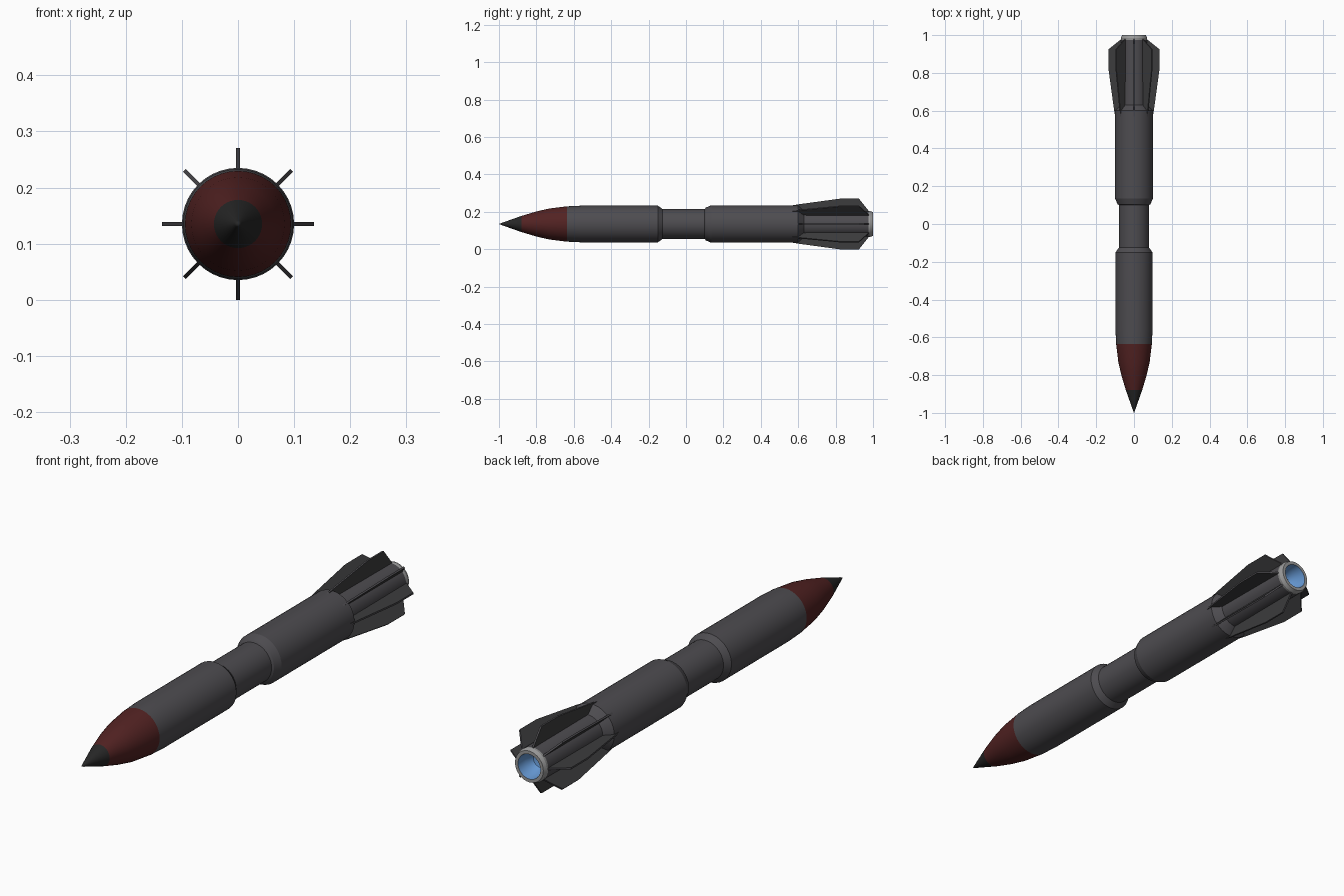
import bpy, bmesh, math

if "Cube" in bpy.data.objects:
    bpy.data.objects.remove(bpy.data.objects["Cube"])

CZ = 0.135   # height of the long axis
SEG = 40


def mat(name, r, g, b):
    m = bpy.data.materials.new(name)
    m.diffuse_color = (r, g, b, 1)
    m.use_nodes = True
    m.node_tree.nodes["Principled BSDF"].inputs["Base Color"].default_value = m.diffuse_color
    return m


grey = mat("body grey", 0.075, 0.072, 0.08)
red = mat("dark red", 0.085, 0.016, 0.016)
black = mat("tip black", 0.02, 0.02, 0.02)
dark = mat("fin charcoal", 0.045, 0.045, 0.047)
light = mat("nozzle grey", 0.32, 0.32, 0.32)
blue = mat("nozzle blue", 0.13, 0.31, 0.64)


def finish(name, bm, *mats):
    me = bpy.data.meshes.new(name)
    bm.to_mesh(me)
    bm.free()
    ob = bpy.data.objects.new(name, me)
    bpy.context.collection.objects.link(ob)
    for m in mats:
        me.materials.append(m)
    return ob


def lathe(name, profile, m):
    """Spin (y, radius) points round the long axis."""
    bm = bmesh.new()
    rings = []
    for y, r in profile:
        if r == 0:
            rings.append([bm.verts.new((0, y, CZ))] * SEG)
        else:
            rings.append([bm.verts.new((r * math.cos(2 * math.pi * i / SEG), y,
                                        CZ + r * math.sin(2 * math.pi * i / SEG)))
                          for i in range(SEG)])
    for a, b in zip(rings, rings[1:]):
        for i in range(SEG):
            j = (i + 1) % SEG
            vs = list(dict.fromkeys((a[i], a[j], b[j], b[i])))
            bm.faces.new(vs)
    bm.normal_update()
    ob = finish(name, bm, m)
    # profiles run front to back on the outside: normals must point outward
    ob.data.flip_normals()
    bpy.context.view_layer.objects.active = ob
    ob.select_set(True)
    bpy.ops.object.shade_smooth_by_angle(angle=math.radians(20))
    ob.select_set(False)
    return ob


# nose
lathe("nose_tip", [(-1, 0), (-0.985, 0.006), (-0.88, 0.043)], black)
lathe("warhead", [(-0.88, 0.043), (-0.80, 0.067), (-0.73, 0.083), (-0.635, 0.0945)], red)

# body with narrow waist
lathe("front_body", [(-0.635, 0.0945), (-0.56, 0.098), (-0.15, 0.098), (-0.125, 0.08)], grey)
lathe("waist", [(-0.125, 0.08), (0.10, 0.08)], grey)
lathe("rear_body", [(0.10, 0.08), (0.105, 0.087), (0.135, 0.1), (0.60, 0.1), (0.63, 0.07)], grey)
lathe("tail_tube", [(0.63, 0.07), (0.975, 0.068)], grey)

# nozzle ring and its bore
lathe("nozzle_ring", [(0.975, 0.068), (0.985, 0.069), (1.0, 0.063), (1.0, 0.05)], light)
lathe("nozzle_bore", [(1.0, 0.05), (0.96, 0.045), (0.93, 0.03), (0.92, 0)], blue)

# eight fins, charcoal sides with grey edges
OUTLINE = [(0.54, 0.095), (0.60, 0.105), (0.82, 0.135), (0.925, 0.135),
           (0.98, 0.066), (0.98, 0.06), (0.60, 0.06)]
T = 0.0035
for k in range(8):
    a = k * math.pi / 4
    c, s = math.cos(a), math.sin(a)
    bm = bmesh.new()
    sides = [[bm.verts.new((r * c - t * s, y, CZ + r * s + t * c)) for y, r in OUTLINE]
             for t in (-T, T)]
    for side in sides:
        bm.faces.new(side)
    n = len(OUTLINE)
    for i in range(n):
        j = (i + 1) % n
        f = bm.faces.new((sides[0][i], sides[0][j], sides[1][j], sides[1][i]))
        f.material_index = 1
    bmesh.ops.recalc_face_normals(bm, faces=bm.faces)
    finish("fin_%d" % (k + 1), bm, dark, grey)
